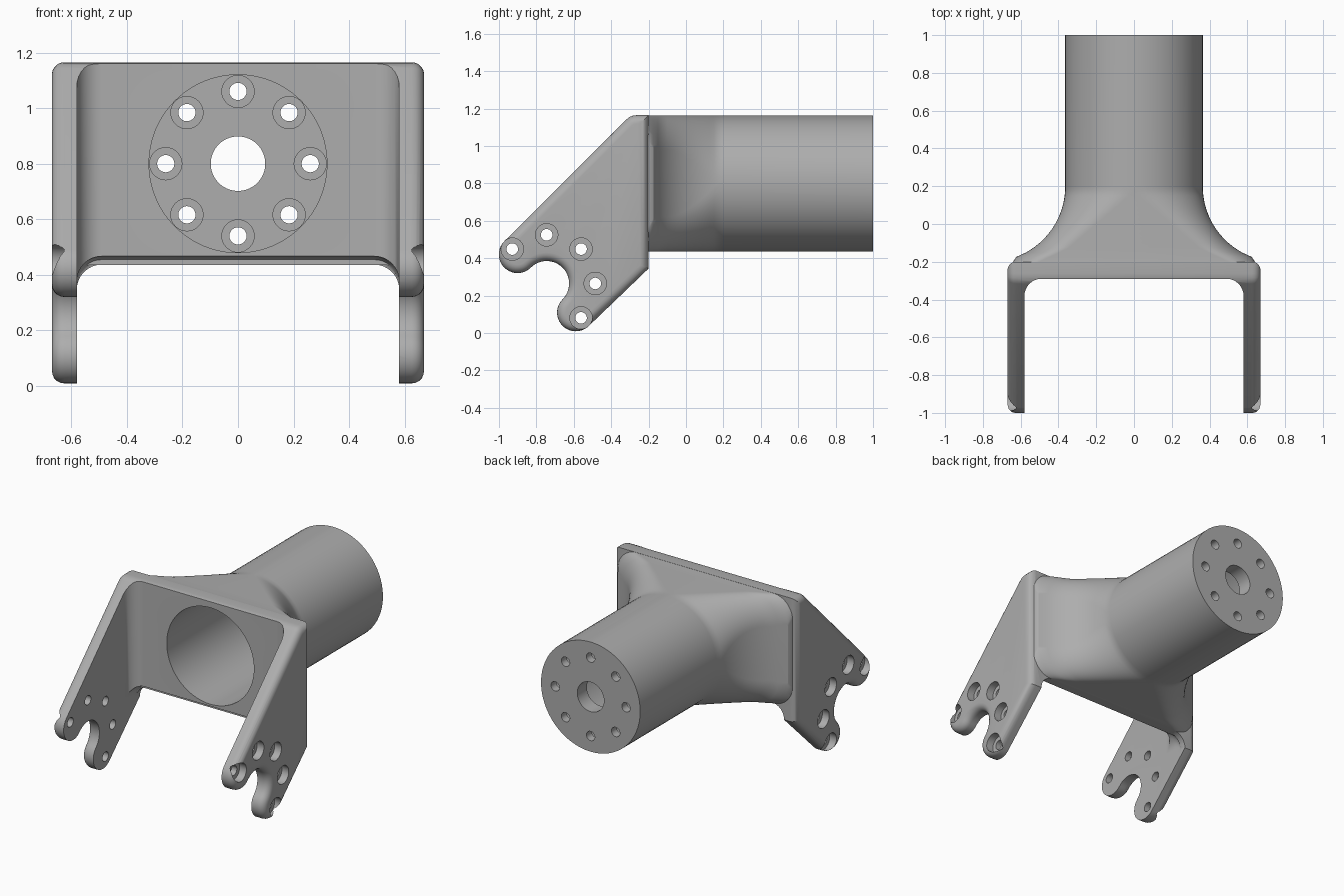
import bpy, bmesh
from math import sin, cos, pi, radians, sqrt
from mathutils import Vector

if "Cube" in bpy.data.objects:
    bpy.data.objects.remove(bpy.data.objects["Cube"], do_unlink=True)

AXIS_Z = 0.80      # height of the tube axis
R = 0.364          # tube radius
INNER = 0.58       # inner face of the arms
OUTER = 0.67       # outer face of the arms
WALL_Y = -0.29     # front face of the cross wall
FILLET = 0.09

metal = bpy.data.materials.new("plain_grey")
metal.use_nodes = True
grey = (0.42, 0.42, 0.42, 1)
metal.diffuse_color = grey
metal.node_tree.nodes["Principled BSDF"].inputs["Base Color"].default_value = grey


def arc(cx, cy, r, start, end, steps):
    angles = [radians(start + (end - start) * i / steps) for i in range(steps + 1)]
    return [(cx + r * cos(a), cy + r * sin(a)) for a in angles]


def loft(bm, rings):
    """Skin a stack of equal rings and cap both ends."""
    rows = [[bm.verts.new(p) for p in ring] for ring in rings]
    n = len(rows[0])
    for a, b in zip(rows, rows[1:]):
        for i in range(n):
            j = (i + 1) % n
            bm.faces.new((a[i], a[j], b[j], b[i]))
    bm.faces.new(rows[0])
    bm.faces.new(rows[-1])


def make(name, solids, round_x=None):
    bm = bmesh.new()
    for rings in solids:
        loft(bm, rings)
    bmesh.ops.recalc_face_normals(bm, faces=bm.faces)
    if round_x:
        rim = [e for e in bm.edges if e.verts[0].co.x == e.verts[1].co.x]
        bmesh.ops.bevel(bm, geom=rim, offset=round_x, segments=5, profile=0.5,
                        affect='EDGES', clamp_overlap=False)
    mesh = bpy.data.meshes.new(name)
    bm.to_mesh(mesh)
    bm.free()
    mesh.materials.append(metal)
    obj = bpy.data.objects.new(name, mesh)
    bpy.context.collection.objects.link(obj)
    return obj


def combine(target, other, operation):
    mod = target.modifiers.new("combine", 'BOOLEAN')
    mod.operation = operation
    mod.solver = 'EXACT'
    mod.object = other
    bpy.context.view_layer.objects.active = target
    bpy.ops.object.modifier_apply(modifier=mod.name)
    bpy.data.objects.remove(other, do_unlink=True)


def pin(axis, centre, steps, sides=32):
    """Stepped round cutter: steps are (distance along axis, radius)."""
    u, v = (("xyz".index(c)) for c in "xyz" if c != axis)
    k = "xyz".index(axis)
    rings = []
    for d, r in steps:
        ring = []
        for px, py in arc(centre[0], centre[1], r, 0, 360, sides)[:-1]:
            p = Vector()
            p[u], p[v], p[k] = px, py, d
            ring.append(p)
        rings.append(ring)
    return rings


# Side outline of the fork: two round lobes around an open round slot
hy, hz = -0.745, 0.265
off = 0.22 / sqrt(2)
side = (arc(hy, hz, 0.12, -45, 135, 24)
        + arc(hy - off, hz + off, 0.10, -45, -225, 20)[1:]
        + [(-0.316, 1.144), (-0.303, 1.155), (-0.285, 1.162), (-0.262, 1.165)]
        + [(-0.20, 1.165), (-0.20, 0.345)]
        + arc(hy + off, hz - off, 0.10, -45, -225, 20)[:-1])
fork = make("fork_bracket", [[[(x, y, z) for y, z in side] for x in (-OUTER, OUTER)]],
            round_x=0.045)

# Space between the arms, with filleted rear corners
c = INNER - FILLET
void = ([(-INNER, -1.3), (INNER, -1.3)]
        + arc(c, WALL_Y - FILLET, FILLET, 0, 90, 8)
        + arc(-c, WALL_Y - FILLET, FILLET, 90, 180, 8))
combine(fork, make("gap", [[[(x, y, z) for x, y in void] for z in (-0.2, 1.4)]]),
        'DIFFERENCE')


# Arch under the cross wall, with a rounded front lip
def arch(y, top):
    pts = ([(-INNER, -0.3), (INNER, -0.3)]
           + arc(c, top - FILLET, FILLET, 0, 90, 8)
           + arc(-c, top - FILLET, FILLET, 90, 180, 8))
    return [(x, y, z) for x, z in pts]


lip = [arch(-1.3, 0.467)]
for i in range(6):
    a = i / 5 * pi / 2
    lip.append(arch(WALL_Y + 0.05 * sin(a), 0.437 + 0.03 * cos(a)))
lip.append(arch(0.1, 0.437))
combine(fork, make("arch", [lip]), 'DIFFERENCE')


# Tube that flares forward into a wide rounded rectangle
def section(y):
    half = R
    if y < 0.2:
        half = min(0.764 - sqrt(max(0.16 - (0.2 - y) ** 2, 0)), 0.64)
    s = max(0.17 - y, 0)
    flat = max(1.167 * s + max(s - 0.3, 0), 0.0005)
    r = max(min(half - flat, R - 0.0005), 0.02)
    w, h = half - r, R - r
    pts = []
    for k, (sx, sz) in enumerate([(1, 1), (-1, 1), (-1, -1), (1, -1)]):
        pts += arc(sx * w, AXIS_Z + sz * h, r, 90 * k, 90 * k + 90, 16)
    return [(x, y, z) for x, z in pts]


stations = [-0.25 + 0.025 * i for i in range(19)] + [1.0]
combine(fork, make("tube", [[section(y) for y in stations]]), 'UNION')

# Main bore and the centre hole in its end wall
combine(fork, make("bore", [pin("y", (0, AXIS_Z),
        [(-0.6, 0.32), (0.9, 0.32), (0.9, 0.098), (1.1, 0.098)], 96)]), 'DIFFERENCE')

# Counterbored holes: a ring of eight in the end wall, five on each arm
pins = []
for k in range(8):
    a = k * pi / 4
    pins.append(pin("y", (0.26 * cos(a), AXIS_Z + 0.26 * sin(a)),
                    [(0.85, 0.058), (0.945, 0.058), (0.945, 0.031), (1.1, 0.031)]))
for s in (-1, 1):
    for k in range(5):
        a = radians(-45 + 45 * k)
        pins.append(pin("x", (hy + 0.26 * cos(a), hz + 0.26 * sin(a)),
                        [(s * 0.5, 0.031), (s * 0.62, 0.031),
                         (s * 0.62, 0.06), (s * 0.75, 0.06)]))
combine(fork, make("holes", pins), 'DIFFERENCE')

# Smooth shading with crisp edges
bpy.ops.object.select_all(action='DESELECT')
fork.select_set(True)
bpy.context.view_layer.objects.active = fork
bpy.ops.object.shade_smooth_by_angle(angle=radians(30))
